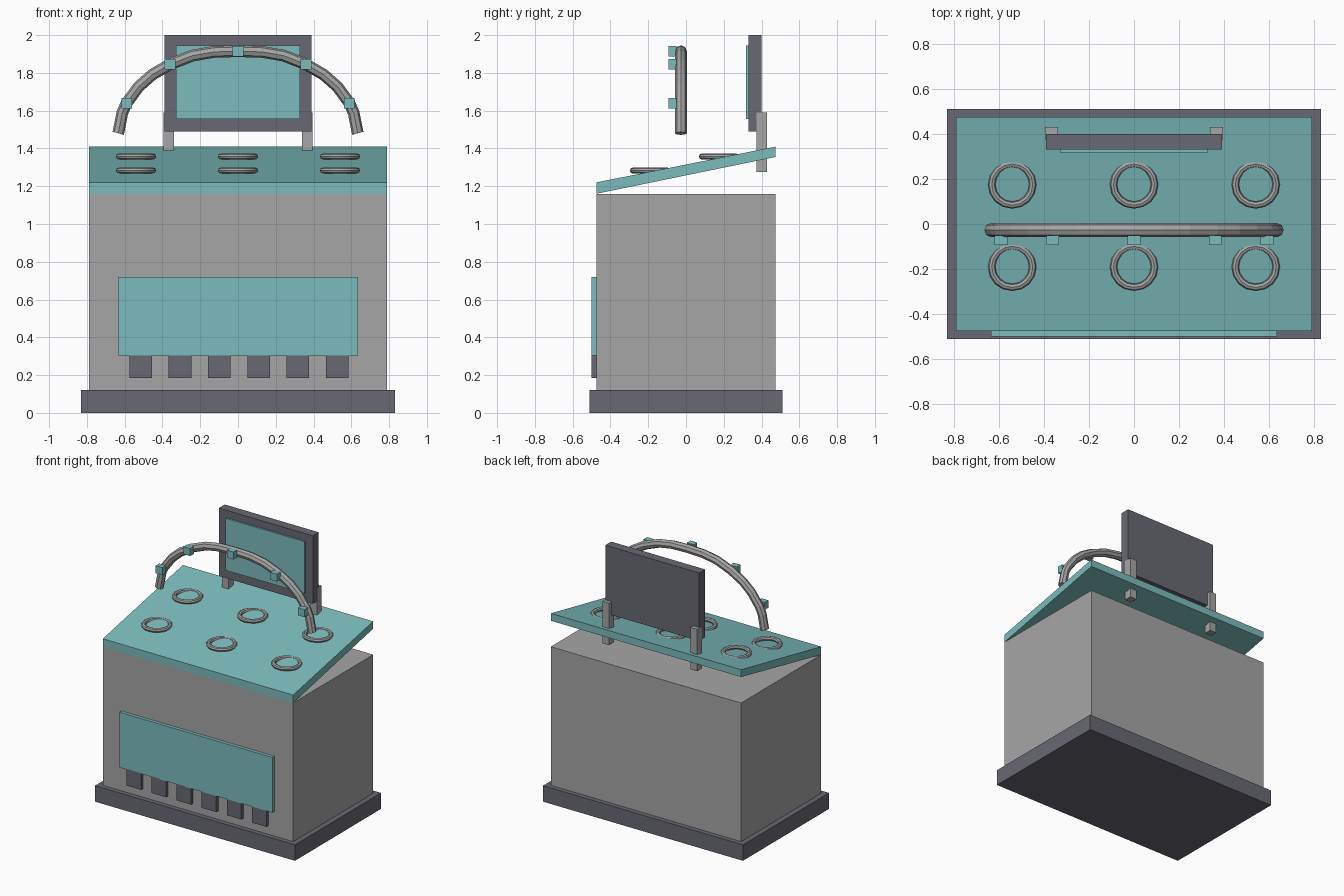
import bpy
import bmesh
from mathutils import Matrix

cube = bpy.data.objects.get("Cube")
if cube:
    bpy.data.objects.remove(cube, do_unlink=True)


def material(name, rgb):
    mat = bpy.data.materials.new(name)
    mat.use_nodes = True
    mat.diffuse_color = (*rgb, 1)
    mat.node_tree.nodes["Principled BSDF"].inputs["Base Color"].default_value = (*rgb, 1)
    return mat


TEAL = material("teal", (0.20, 0.50, 0.50))
GREY = material("light grey", (0.38, 0.38, 0.38))
SLATE = material("slate grey", (0.14, 0.14, 0.17))


def add_mesh(name, bm, mat):
    bmesh.ops.recalc_face_normals(bm, faces=bm.faces)
    mesh = bpy.data.meshes.new(name)
    bm.to_mesh(mesh)
    bm.free()
    mesh.materials.append(mat)
    obj = bpy.data.objects.new(name, mesh)
    bpy.context.collection.objects.link(obj)
    return obj


def box(name, x, y, z, mat):
    """Box spanning the given (low, high) ranges."""
    bm = bmesh.new()
    spans = (x, y, z)
    mid = [(a + b) / 2 for a, b in spans]
    size = [b - a for a, b in spans]
    bmesh.ops.create_cube(bm, size=1, matrix=Matrix.Translation(mid) @ Matrix.Diagonal((*size, 1)))
    return add_mesh(name, bm, mat)


def smooth(obj):
    bpy.ops.object.select_all(action='DESELECT')
    obj.select_set(True)
    bpy.context.view_layer.objects.active = obj
    bpy.ops.object.shade_smooth_by_angle(angle=0.7)


# Cabinet: plinth and body
box("plinth", (-0.83, 0.83), (-0.51, 0.51), (0, 0.12), SLATE)
box("body", (-0.79, 0.79), (-0.475, 0.475), (0.12, 1.16), GREY)

# Sloping worktop, a side profile extruded across the width
bm = bmesh.new()
profile = [(-0.475, 1.16), (-0.475, 1.22), (0.475, 1.41), (0.475, 1.355)]
face = bm.faces.new([bm.verts.new((-0.79, y, z)) for y, z in profile])
side = bmesh.ops.extrude_face_region(bm, geom=[face])
bmesh.ops.translate(bm, vec=(1.58, 0, 0),
                    verts=[v for v in side["geom"] if isinstance(v, bmesh.types.BMVert)])
add_mesh("sloping_top", bm, TEAL)

# Front panel with a row of tabs below it
box("front_panel", (-0.635, 0.635), (-0.5, -0.47), (0.305, 0.72), TEAL)
for i in range(6):
    x = -0.515 + i * 0.208
    box(f"tab_{i + 1}", (x - 0.06, x + 0.06), (-0.5, -0.47), (0.185, 0.31), SLATE)

# Screen on two posts
box("screen_frame", (-0.39, 0.39), (0.33, 0.4), (1.49, 2), SLATE)
box("screen_glass", (-0.328, 0.328), (0.318, 0.34), (1.555, 1.945), TEAL)
for name, x in (("right", -0.366), ("left", 0.366)):
    box(f"{name}_post", (x - 0.028, x + 0.028), (0.372, 0.43), (1.275, 1.59), GREY)

# Level rings half sunk in the sloping top
for row, y, z in (("front", -0.19, 1.283), ("back", 0.175, 1.357)):
    for i in range(3):
        bpy.ops.mesh.primitive_torus_add(major_radius=0.091, minor_radius=0.016,
                                         major_segments=16, minor_segments=8,
                                         location=((i - 1) * 0.54, y, z))
        ring = bpy.context.object
        ring.name = f"{row}_ring_{i + 1}"
        ring.data.materials.append(GREY)
        smooth(ring)

# Arched tube
half = [(0.634, 1.48), (0.59, 1.64), (0.36, 1.845)]
path = [(-x, z) for x, z in half] + [(0, 1.915)] + half[::-1]
curve = bpy.data.curves.new("arch", 'CURVE')
curve.dimensions = '3D'
curve.bevel_depth = 0.031
curve.bevel_resolution = 2
curve.use_fill_caps = True
curve.resolution_u = 3
spline = curve.splines.new('BEZIER')
spline.bezier_points.add(len(path) - 1)
for point, (x, z) in zip(spline.bezier_points, path):
    point.co = (x, -0.027, z)
    point.handle_left_type = point.handle_right_type = 'AUTO'
curve.materials.append(GREY)
arch = bpy.data.objects.new("arch", curve)
bpy.context.collection.objects.link(arch)
bpy.ops.object.select_all(action='DESELECT')
arch.select_set(True)
bpy.context.view_layer.objects.active = arch
bpy.ops.object.convert(target='MESH')
bpy.ops.object.shade_flat()

# Small blocks along the front of the arch
for i, (x, z) in enumerate(path[1:-1]):
    box(f"arch_block_{i + 1}", (x - 0.028, x + 0.028), (-0.093, -0.05), (z - 0.028, z + 0.028), TEAL)
